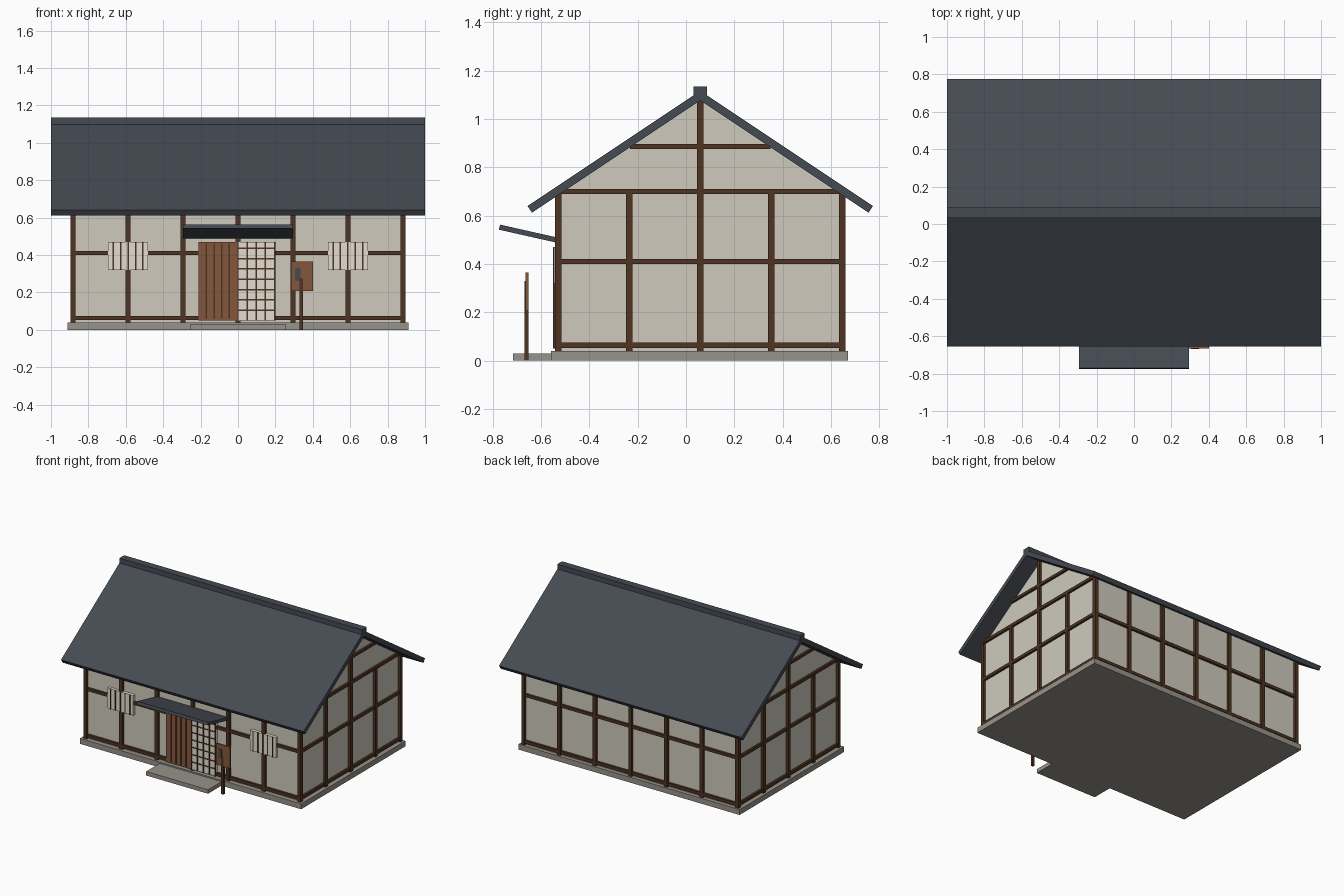
import bpy
import bmesh
from mathutils import Matrix, Vector

if "Cube" in bpy.data.objects:
    bpy.data.objects.remove(bpy.data.objects["Cube"], do_unlink=True)


def material(name, r, g, b):
    m = bpy.data.materials.new(name)
    m.use_nodes = True
    m.diffuse_color = (r, g, b, 1)
    m.node_tree.nodes["Principled BSDF"].inputs["Base Color"].default_value = (r, g, b, 1)
    return m


slate = material("slate grey", 0.06, 0.069, 0.084)
plaster = material("cream plaster", 0.62, 0.59, 0.51)
timber = material("dark timber", 0.075, 0.034, 0.015)
door_wood = material("warm wood", 0.23, 0.093, 0.043)
paper = material("pale paper", 0.76, 0.73, 0.63)
stone = material("grey stone", 0.31, 0.29, 0.26)


def finish(bm, name, mat):
    bmesh.ops.recalc_face_normals(bm, faces=bm.faces)
    mesh = bpy.data.meshes.new(name)
    bm.to_mesh(mesh)
    bm.free()
    mesh.materials.append(mat)
    obj = bpy.data.objects.new(name, mesh)
    bpy.context.collection.objects.link(obj)
    return obj


def boxes(name, mat, spans):
    """Join boxes given as (x0, x1, y0, y1, z0, z1)."""
    bm = bmesh.new()
    for x0, x1, y0, y1, z0, z1 in spans:
        centre = Vector((x0 + x1, y0 + y1, z0 + z1)) / 2
        size = Matrix.Diagonal((x1 - x0, y1 - y0, z1 - z0, 1))
        bmesh.ops.create_cube(bm, size=1, matrix=Matrix.Translation(centre) @ size)
    return finish(bm, name, mat)


def extrude_x(name, mat, profile, half):
    """Sweep a (y, z) outline from -half to half along x."""
    bm = bmesh.new()
    face = bm.faces.new([bm.verts.new((-half, y, z)) for y, z in profile])
    moved = bmesh.ops.extrude_face_region(bm, geom=[face])["geom"]
    verts = [v for v in moved if isinstance(v, bmesh.types.BMVert)]
    bmesh.ops.translate(bm, verts=verts, vec=(2 * half, 0, 0))
    return finish(bm, name, mat)


C = 0.059           # ridge line in y
BAY = 0.294         # timber grid spacing
HX, HY = 3 * BAY, 2 * BAY
P, B = 0.0135, 0.011   # half widths of posts and beams
FLOOR, EAVE, APEX = 0.04, 0.7, 1.117
FRONT = C - HY - P     # front face of the posts

# Stone footing and doorstep
boxes("stone_base", stone, [(-0.912, 0.912, C - 0.618, C + 0.612, 0, FLOOR)])
boxes("door_step", stone, [(-0.255, 0.255, -0.717, C - 0.616, 0, 0.03)])

# Plaster body with gables
w = HY - 0.005
extrude_x("plaster_walls", plaster,
          [(C - w, FLOOR), (C + w, FLOOR), (C + w, 0.695), (C, 1.085), (C - w, 0.695)],
          HX - 0.005)

# Timber frame
posts, beams = [], []
for side in (-1, 1):
    for i in range(-3, 4):
        x, y = i * BAY, C + side * HY
        posts.append((x - P, x + P, y - P, y + P, FLOOR, EAVE))
    for i in range(-1, 2):
        x, y = side * HX, C + i * BAY
        top = 1.085 if i == 0 else EAVE
        posts.append((x - P, x + P, y - P, y + P, FLOOR, top))
    for z in (0.063, 0.41, EAVE):
        x, y = side * HX, C + side * HY
        beams.append((-HX, HX, y - B, y + B, z - B, z + B))
        beams.append((x - B, x + B, C - HY, C + HY, z - B, z + B))
    x = side * HX
    beams.append((x - B, x + B, C - 0.29, C + 0.29, 0.877, 0.897))
boxes("wall_posts", timber, posts)
boxes("wall_beams", timber, beams)

# Pitched roof, ridge cap and door canopy
half_roof = [(0.715, 0.64), (0.697, 0.612)]
roof = [(C, APEX)] + [(C + y, z) for y, z in half_roof] + [(C, 1.077)]
roof += [(C - y, z) for y, z in reversed(half_roof)]
extrude_x("main_roof", slate, roof, 1.0)
boxes("ridge_cap", slate, [(-1, 1, C - 0.028, C + 0.028, 1.09, 1.135)])
extrude_x("door_canopy", slate,
          [(-0.77, 0.563), (-0.535, 0.51), (-0.535, 0.488), (-0.775, 0.542)], 0.294)

# Wooden door with dark grooves
D0, D1 = 0.05, 0.47
boxes("wooden_door", door_wood, [(-0.21, -0.004, FRONT - 0.005, FRONT + 0.02, D0, D1)])
boxes("wooden_door_strips", timber,
      [(x - 0.004, x + 0.004, FRONT - 0.008, FRONT, D0 + 0.01, D1 - 0.01)
       for x in (-0.21 + 0.041 * k for k in range(1, 5))])

# Paper door with lattice
boxes("paper_door", paper, [(-0.004, 0.198, FRONT - 0.005, FRONT + 0.02, D0, D1)])
lattice = [(x - 0.004, x + 0.004, FRONT - 0.008, FRONT, D0, D1)
           for x in (0.049 * k for k in range(5))]
lattice += [(0, 0.198, FRONT - 0.008, FRONT, z - 0.004, z + 0.004)
            for z in (D0 + 0.055 * k for k in range(1, 8))]
boxes("paper_door_lattice", timber, lattice)

# Barred windows
for side, label in ((-1, "right"), (1, "left")):
    cx = side * 2 * BAY
    boxes(label + "_window", paper,
          [(cx - 0.106, cx + 0.106, FRONT - 0.004, FRONT + 0.02, 0.32, D1)])
    boxes(label + "_window_bars", timber,
          [(x - 0.004, x + 0.004, FRONT - 0.008, FRONT, 0.32, D1)
           for x in (cx + 0.04 * k for k in range(-2, 3))])

# Standing sign with a plain plaque
boxes("sign_post", timber, [(0.33, 0.348, -0.669, -0.653, 0, 0.275)])
boxes("sign_board", door_wood, [(0.284, 0.4, -0.665, -0.653, 0.207, 0.365)])
boxes("sign_plaque", slate, [(0.306, 0.334, -0.669, -0.664, 0.262, 0.33)])
